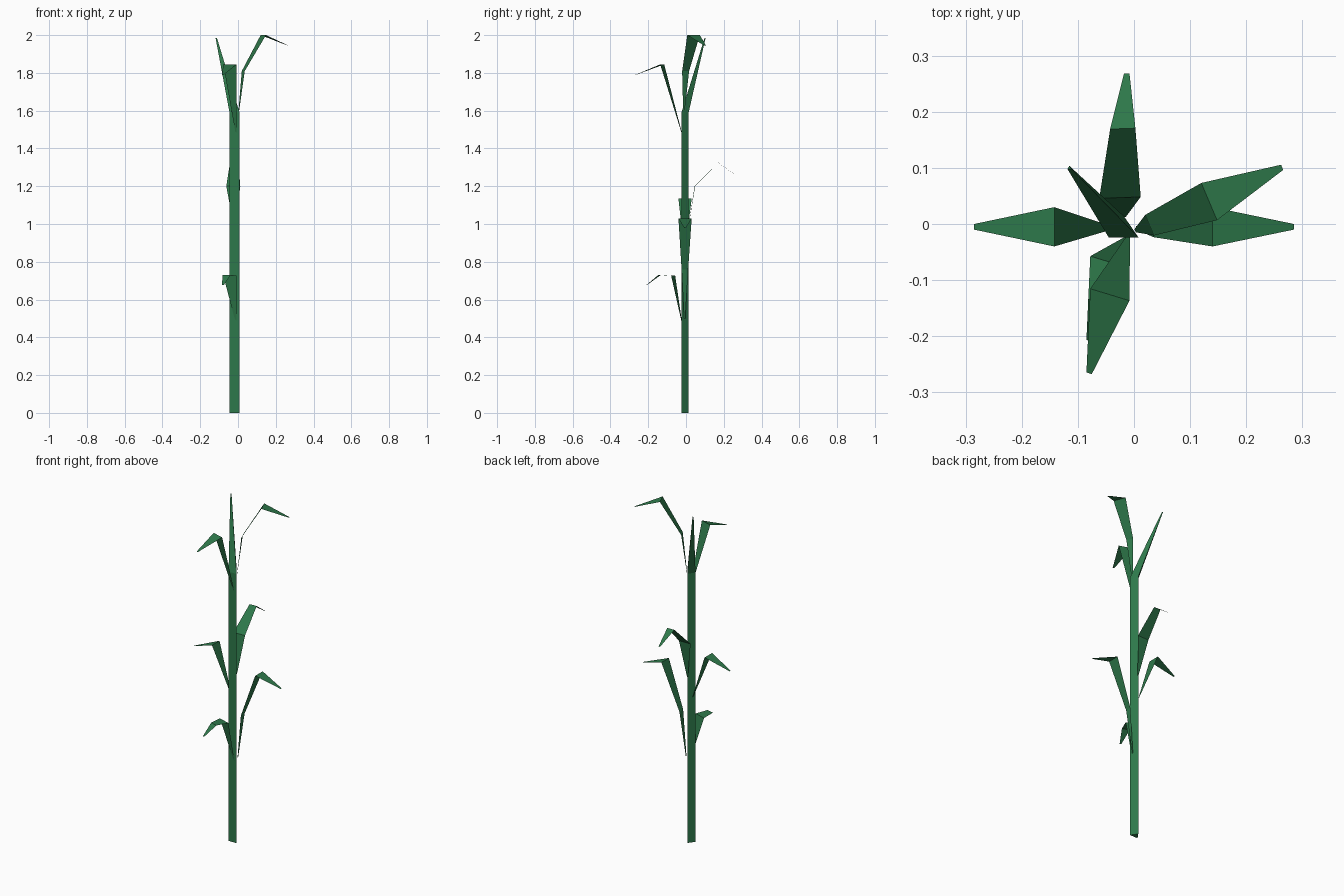
import bpy
import math
from mathutils import Vector

green = bpy.data.materials.new("leaf green")
green.diffuse_color = (0.027, 0.19, 0.069, 1)


def add_object(name, verts, faces):
    mesh = bpy.data.meshes.new(name)
    mesh.from_pydata(verts, [], faces)
    mesh.materials.append(green)
    mesh.update()
    obj = bpy.data.objects.new(name, mesh)
    bpy.context.collection.objects.link(obj)
    return obj


def leaf(name, heading, stations):
    """Flat folded blade: stations are (x, y, z, width) along the midline."""
    h = math.radians(heading)
    side = Vector((-math.sin(h), math.cos(h), 0))
    verts = []
    for x, y, z, w in stations:
        c = Vector((x, y, z))
        verts += [c - side * w / 2, c + side * w / 2]
    faces = [(2 * i, 2 * i + 2, 2 * i + 3, 2 * i + 1)
             for i in range(len(stations) - 1)]
    return add_object(name, verts, faces)


# Three-sided stalk, drawn out at the top into a leaning shoot
section = [(-0.045, -0.024), (0.008, -0.024), (-0.018, 0.014)]
centre = (-0.018, -0.011)
verts = []
for z, scale, (cx, cy) in [(0, 1, centre), (1.59, 1, centre),
                           (1.985, 0.14, (-0.115, 0.1))]:
    verts += [(cx + (x - centre[0]) * scale, cy + (y - centre[1]) * scale, z)
              for x, y in section]
faces = [(2, 1, 0), (6, 7, 8)]
for r in (0, 3):
    faces += [(r + i, r + (i + 1) % 3, r + 3 + (i + 1) % 3, r + 3 + i)
              for i in range(3)]
add_object("stalk", verts, faces)

# Leaves, from the lowest up
leaf("low_front_leaf", -107, [(-0.01, -0.022, 0.48, 0.006), (-0.043, -0.068, 0.727, 0.073),
                              (-0.06, -0.14, 0.73, 0.045), (-0.08, -0.208, 0.677, 0.01)])
leaf("right_leaf", 0, [(0.004, -0.007, 0.50, 0.006), (0.035, -0.006, 0.76, 0.035),
                       (0.14, -0.005, 1.03, 0.07), (0.285, -0.005, 0.98, 0.01)])
leaf("left_leaf", 180, [(-0.04, -0.007, 0.86, 0.006), (-0.142, -0.005, 1.135, 0.07),
                        (-0.285, -0.005, 1.08, 0.01)])
leaf("back_leaf", 92, [(-0.018, 0.012, 0.98, 0.006), (-0.025, 0.047, 1.20, 0.074),
                       (-0.02, 0.17, 1.325, 0.045), (-0.013, 0.268, 1.255, 0.01)])
leaf("high_front_leaf", -107, [(-0.01, -0.022, 1.48, 0.006), (-0.043, -0.126, 1.845, 0.073),
                               (-0.08, -0.266, 1.79, 0.01)])
leaf("top_right_leaf", 23, [(0.002, -0.012, 1.58, 0.006), (0.028, -0.002, 1.81, 0.04),
                            (0.134, 0.04, 2.0, 0.072), (0.264, 0.101, 1.945, 0.01)])
